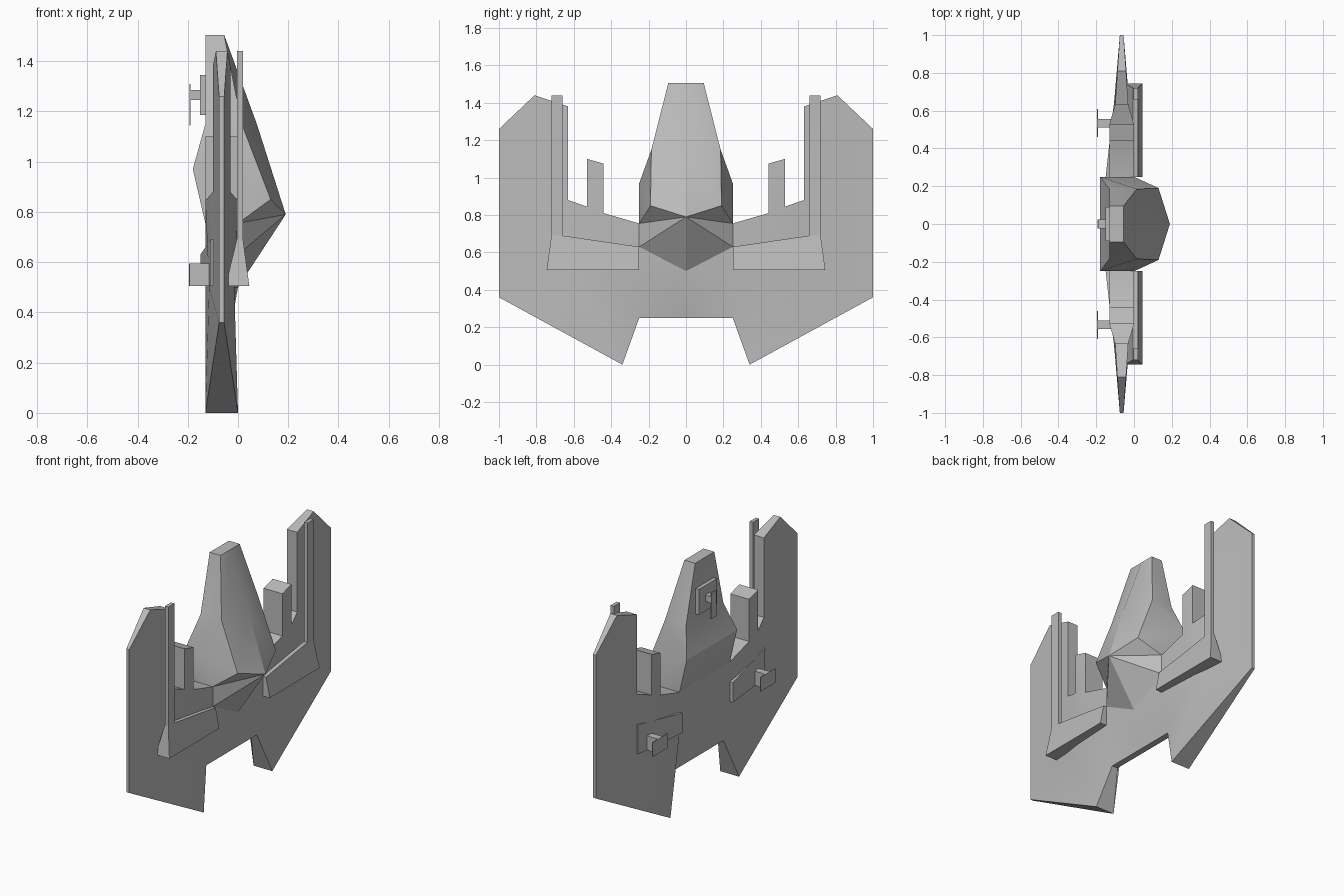
import bpy, bmesh, math

cube = bpy.data.objects.get("Cube")
if cube:
    bpy.data.objects.remove(cube, do_unlink=True)

GREY = (0.5, 0.5, 0.5, 1)
hull_grey = bpy.data.materials.new("hull_grey")
hull_grey.use_nodes = True
hull_grey.diffuse_color = GREY
hull_grey.node_tree.nodes["Principled BSDF"].inputs["Base Color"].default_value = GREY
MID = -0.065  # centre plane of the wings


def build(name, points, faces, sides=(1, -1)):
    """Solid from named points (x, y, z) and faces spelled by name, mirrored in y."""
    bm = bmesh.new()
    for s in sides:
        v = {k: bm.verts.new((x, y * s, z)) for k, (x, y, z) in points.items()}
        for f in faces:
            bm.faces.new([v[k] for k in f])
    bmesh.ops.remove_doubles(bm, verts=bm.verts, dist=0.0005)
    bmesh.ops.recalc_face_normals(bm, faces=bm.faces)
    mesh = bpy.data.meshes.new(name)
    bm.to_mesh(mesh)
    bm.free()
    mesh.materials.append(hull_grey)
    ob = bpy.data.objects.new(name, mesh)
    bpy.context.collection.objects.link(ob)
    bpy.ops.object.select_all(action="DESELECT")
    ob.select_set(True)
    bpy.context.view_layer.objects.active = ob
    bpy.ops.object.shade_smooth_by_angle(angle=math.radians(25))
    return ob


def slab(name, front, back, outlines, rim):
    """Two matching skins joined by walls along the rim."""
    pts = {k: p for k, p in front.items()}
    pts.update({k + "_": p for k, p in back.items()})
    faces = [list(o) for o in outlines] + [[k + "_" for k in reversed(o)] for o in outlines]
    faces += [[a, b, b + "_", a + "_"] for a, b in zip(rim, rim[1:])]
    return build(name, pts, faces)


def box(name, x, y, z, sides=(1, -1)):
    pts = {"abcdefgh"[i * 4 + j * 2 + k]: (x[i], y[j], z[k])
           for i in (0, 1) for j in (0, 1) for k in (0, 1)}
    return build(name, pts, ("abdc", "efhg", "abfe", "cdhg", "aceg"[:2] + "ge", "bdhf"), sides)


# Wings: outline points as (y, z, half thickness)
wing = {
    "a": (0, .25, .02), "b": (.25, .25, .02), "c": (.34, 0, .065), "d": (1, .36, .01),
    "r": (1, .5, .01), "e": (1, 1.26, .01), "f": (.81, 1.44, .023), "g": (.63, 1.38, .035),
    "h": (.63, .88, .035), "i": (.53, .845, .065), "j": (.53, 1.10, .065),
    "k": (.44, 1.075, .065), "l": (.44, .81, .065), "m": (.25, .755, .065),
    "n": (0, .755, .065), "o": (0, .5, .065), "p": (.25, .5, .065),
    "q": (.63, .5, .035), "s": (.53, .5, .05),
}
slab("wings",
     {k: (MID + t, y, z) for k, (y, z, t) in wing.items()},
     {k: (MID - t, y, z) for k, (y, z, t) in wing.items()},
     ("abpo", "bcsp", "cdqs", "drq", "refghq", "qhis", "sil", "ijkl", "slmp", "opmn"),
     "abcdrefghijklmn")

# Fuselage with faceted canopy and pointed nose
build("fuselage", {
    "a": (-.055, 0, 1.505), "b": (-.055, .095, 1.505), "c": (-.13, .095, 1.505), "d": (-.13, 0, 1.505),
    "e": (.075, 0, 1.15), "f": (.015, .185, 1.15), "g": (-.13, .185, 1.15), "h": (-.13, 0, 1.15),
    "w": (-.18, .25, .97), "x": (-.18, 0, .97), "u": (.13, .19, .85), "t": (.19, 0, .79),
    "v": (0, .25, .755), "y": (-.13, .25, .755), "z": (-.13, 0, .755),
    "q": (0, .25, .63), "l": (0, 0, .5),
}, ("abcd", "aefb", "etuf", "bfgc", "fwg", "fuw", "uvw", "vyw", "utv", "tqv", "tlq",
    "dcgh", "hgwx", "xwyz", "qyv", "lzyq"))

# Angled gun bars with upright masts
bar = {"a": (.25, .505), "b": (.745, .505), "c": (.72, .69), "d": (.66, .69), "e": (.25, .63)}
slab("gun_bars",
     {k: (.045 if z < .6 else .02, y, z) for k, (y, z) in bar.items()},
     {k: (-.05 if z < .6 else -.005, y, z) for k, (y, z) in bar.items()},
     ("abcde",), "abcdea")
box("gun_masts", (-.003, .02), (.66, .72), (.69, 1.44))

# Rear wing pads following the wing taper
pad = {"a": (.25, .505, -.15), "b": (.63, .505, -.108), "c": (.63, .69, -.108), "d": (.25, .63, -.15)}
slab("rear_pads",
     {k: (MID, y, z) for k, (y, z, x) in pad.items()},
     {k: (x, y, z) for k, (y, z, x) in pad.items()},
     ("abcd",), "abcda")

# T-shaped fittings on the pads and on the fuselage back
box("pad_stems", (-.192, -.11), (.51, .555), (.505, .595))
box("pad_fins", (-.196, -.191), (.46, .61), (.505, .595))
box("back_pad", (-.152, -.12), (-.09, .09), (1.185, 1.345), (1,))
box("back_stem", (-.19, -.14), (-.025, .025), (1.245, 1.285), (1,))
box("back_fin", (-.194, -.189), (-.025, .025), (1.145, 1.31), (1,))
